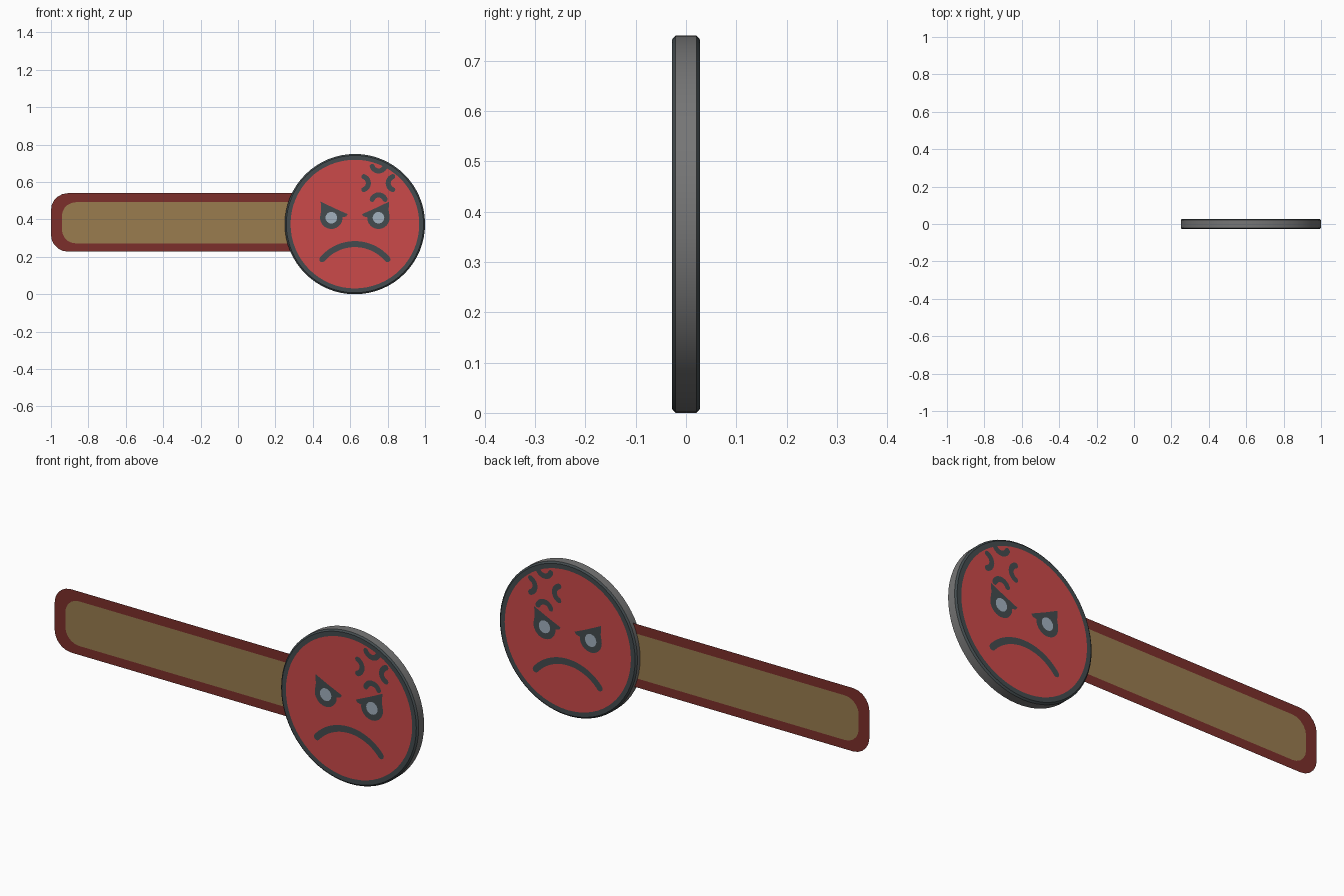
import bpy, bmesh, math

if "Cube" in bpy.data.objects:
    bpy.data.objects.remove(bpy.data.objects["Cube"])

CX, CZ, R, HALF = 0.625, 0.375, 0.375, 0.028


def mat(name, rgb):
    m = bpy.data.materials.new(name)
    m.diffuse_color = (*rgb, 1)
    m.use_nodes = True
    m.node_tree.nodes["Principled BSDF"].inputs["Base Color"].default_value = m.diffuse_color
    return m


RED = mat("face red", (0.60, 0.068, 0.068))
SLATE = mat("dark slate", (0.056, 0.071, 0.077))
RIM = mat("rim grey", (0.18, 0.18, 0.18))
TAN = mat("tan", (0.32, 0.20, 0.078))
MAROON = mat("maroon", (0.20, 0.028, 0.024))
PALE = mat("pale blue grey", (0.36, 0.44, 0.52))


def finish(name, bm, mats):
    me = bpy.data.meshes.new(name)
    bm.to_mesh(me)
    bm.free()
    ob = bpy.data.objects.new(name, me)
    bpy.context.collection.objects.link(ob)
    for m in mats:
        me.materials.append(m)
    return ob


# Round head: chamfered disc, coloured by ring
def disc():
    n = 64
    prof = [(0.344, -HALF), (0.367, -HALF), (R, -0.021),
            (R, 0.021), (0.367, HALF), (0.344, HALF)]
    bm = bmesh.new()
    rings = [[bm.verts.new((CX + r * math.cos(2 * math.pi * i / n), y,
                            CZ + r * math.sin(2 * math.pi * i / n)))
              for i in range(n)] for r, y in prof]
    for k in range(len(rings) - 1):
        for i in range(n):
            j = (i + 1) % n
            f = bm.faces.new((rings[k][i], rings[k][j], rings[k + 1][j], rings[k + 1][i]))
            f.material_index = 2 if k == 2 else 1
    bm.faces.new(rings[0])
    bm.faces.new(rings[-1])
    bmesh.ops.recalc_face_normals(bm, faces=bm.faces)
    ob = finish("round_head", bm, [RED, SLATE, RIM])
    bpy.context.view_layer.objects.active = ob
    ob.select_set(True)
    bpy.ops.object.shade_smooth_by_angle(angle=math.radians(30))
    ob.select_set(False)


# Flat strap with rounded left end: border strip and inner panel
def strap():
    def loop(left, top, bot, r):
        pts = [(0.40, top)]
        for cz, a0 in ((top - r, 90), (bot + r, 180)):
            for i in range(6):
                a = math.radians(a0 + 18 * i)
                pts.append((left + r + r * math.cos(a), cz + r * math.sin(a)))
        return pts + [(0.40, bot)]

    bm = bmesh.new()
    outer, inner = [[bm.verts.new((x, 0, z)) for x, z in loop(*p)]
                    for p in ((-1, 0.54, 0.228, 0.09), (-0.942, 0.492, 0.272, 0.075))]
    for i in range(len(outer) - 1):
        bm.faces.new((outer[i], outer[i + 1], inner[i + 1], inner[i]))
    bm.faces.new(inner).material_index = 1
    finish("strap", bm, [MAROON, TAN])


# Painted plates on both sides; offsets are from the head centre
def plates(name, polys, m, lift):
    bm = bmesh.new()
    for side in (-1, 1):
        for poly in polys:
            f = bm.faces.new([bm.verts.new((CX + x, side * (HALF + lift), CZ + z))
                              for x, z in poly])
            f.normal_update()
            if f.normal.y * side < 0:
                f.normal_flip()
    bmesh.ops.triangulate(bm, faces=bm.faces)
    finish(name, bm, [m])


def arc(cx, cz, r, a0, a1, n):
    return [(cx + r * math.cos(math.radians(a0 + (a1 - a0) * i / n)),
             cz + r * math.sin(math.radians(a0 + (a1 - a0) * i / n))) for i in range(n + 1)]


def stroke(cx, cz, r, w, a0, a1, n=14):
    """Curved brush stroke with rounded ends."""
    def cap(a, s):
        a2 = math.radians(a)
        return arc(cx + r * math.cos(a2), cz + r * math.sin(a2), w / 2, s, s + 180, 5)[1:-1]
    return (arc(cx, cz, r + w / 2, a0, a1, n) + cap(a1, a1)
            + arc(cx, cz, r - w / 2, a1, a0, n) + cap(a0, a0 + 180))


def mirror(poly):
    return [(-x, z) for x, z in poly]


disc()
strap()

# Eyes with slanted brows
EX, EZ = -0.126, 0.034
eye = [(-0.183, 0.120), (-0.11, 0.085), (-0.038, 0.053), (-0.046, 0.041), (-0.068, 0.036)]
eye += arc(EX, EZ, 0.060, -5, -190, 18) + [(-0.180, 0.075)]
plates("eye_outlines", [eye, mirror(eye)], SLATE, 0.001)
pupil = arc(EX, EZ, 0.031, 0, 345, 23)
plates("pupils", [pupil, mirror(pupil)], PALE, 0.002)

# Frowning mouth
plates("mouth", [stroke(0, -0.335, 0.228, 0.032, 40, 140, 24)], SLATE, 0.001)

# Anger mark: four arcs bulging toward a common centre
MX, MZ = 0.127, 0.219
marks = []
for k, d in ((0, 0.088), (90, 0.102), (180, 0.092), (270, 0.100)):
    a = math.radians(k)
    marks.append(stroke(MX + d * math.cos(a), MZ + d * math.sin(a), 0.037, 0.027,
                        k + 110, k + 250, 10))
plates("anger_mark", marks, SLATE, 0.0012)
